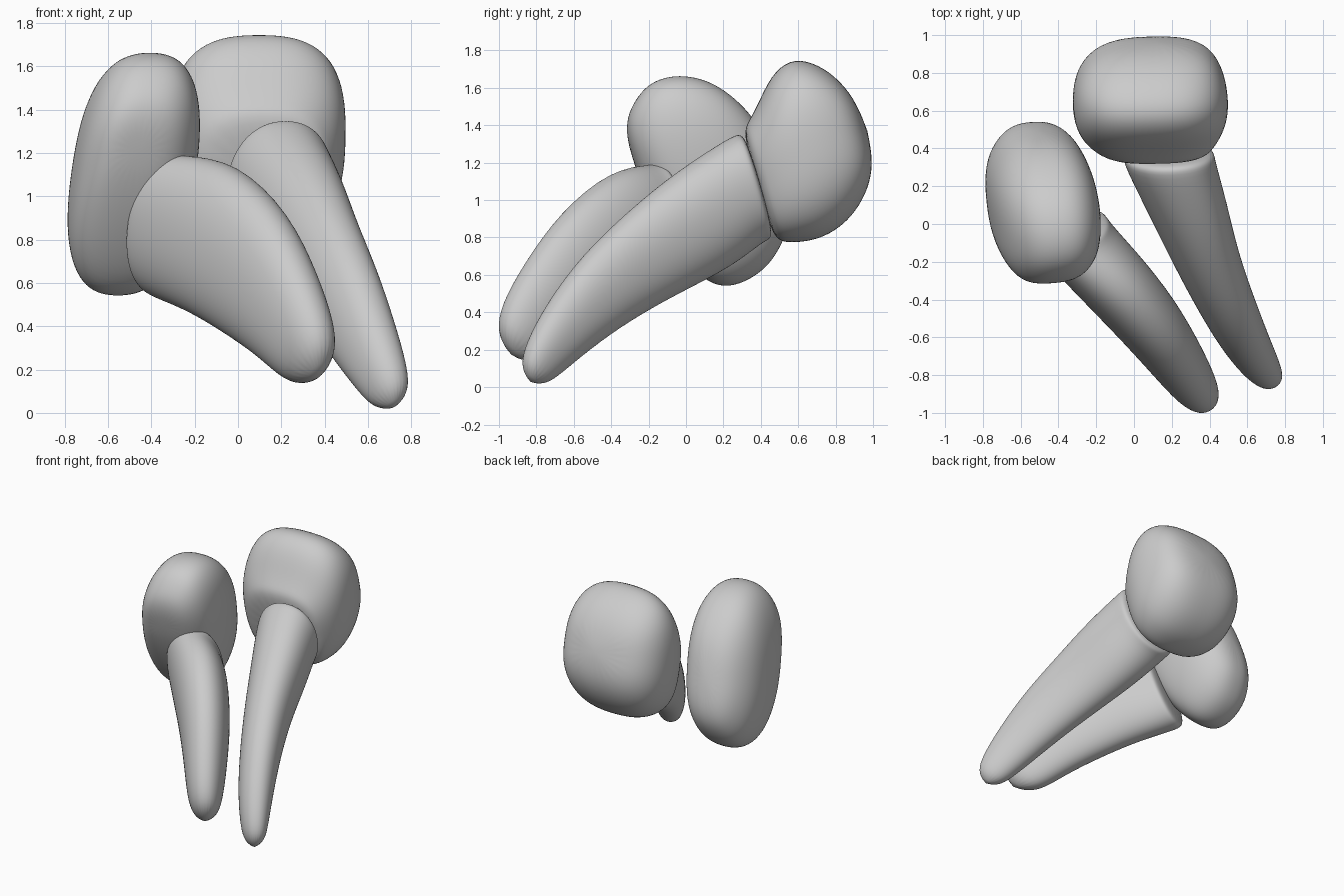
import bpy, bmesh, math
from mathutils import Vector

if "Cube" in bpy.data.objects:
    bpy.data.objects.remove(bpy.data.objects["Cube"])

SEG = 24


def frame(d):
    d = Vector(d).normalized()
    u = d.cross(Vector((0, 0, 1))).normalized()
    return d, u, u.cross(d)


def loft(name, rings, start, end, power, lean=0):
    """rings: (centre, axis, half width, half height); closed by a pole at each end"""
    bm = bmesh.new()
    loops = []
    for c, d, w, h in rings:
        _, u, v = frame(d)
        v = v + u * lean
        loop = []
        for i in range(SEG):
            a = 2 * math.pi * i / SEG
            x, y = math.cos(a), math.sin(a)
            k = (abs(x) ** power + abs(y) ** power) ** (-1 / power)
            loop.append(bm.verts.new(Vector(c) + u * (w * x * k) + v * (h * y * k)))
        loops.append(loop)
    for a, b in zip(loops, loops[1:]):
        for i in range(SEG):
            j = (i + 1) % SEG
            bm.faces.new((a[i], a[j], b[j], b[i]))
    for loop, pole in ((loops[0], start), (loops[-1], end)):
        p = bm.verts.new(pole)
        for i in range(SEG):
            bm.faces.new((p, loop[i], loop[(i + 1) % SEG]))
    bmesh.ops.recalc_face_normals(bm, faces=bm.faces)
    me = bpy.data.meshes.new(name)
    bm.to_mesh(me)
    bm.free()
    for f in me.polygons:
        f.use_smooth = True
    ob = bpy.data.objects.new(name, me)
    bpy.context.collection.objects.link(ob)
    m = ob.modifiers.new("smooth", 'SUBSURF')
    m.levels = m.render_levels = 2
    return ob


def crown(name, neck, axis, sections, pole, power, lean=0):
    """sections: (distance from neck, sideways shift, half width, top, bottom)"""
    d, u, v = frame(axis)
    v = v + u * lean
    n = Vector(neck)
    rings = [(n + d * s + u * lat + v * ((t - b) / 2), d, w, (t + b) / 2)
             for s, lat, w, t, b in sections]
    return loft(name, rings, rings[0][0] - d * .005,
                n + d * pole[0] + u * pole[1] + v * pole[2], power, lean)


def root(name, axis, sections, tip, power=2.2, lean=0):
    """sections: (centre, half width, half height) from neck to tip"""
    pts = [Vector(s[0]) for s in sections] + [Vector(tip)]
    d0 = Vector(axis).normalized()
    c, w, h = sections[0]
    # rounded lip at the neck
    rings = [(pts[0] + d0 * 0.025, d0, w * .88, h * .92), (pts[0], d0, w, h),
             (pts[0] - d0 * 0.04, d0, w * 1.01, h * 1.01)]
    for i in range(1, len(sections)):
        rings.append((pts[i], pts[i - 1] - pts[i + 1], sections[i][1], sections[i][2]))
    return loft(name, rings, pts[0] + d0 * 0.03, tip, power, lean)


# right tooth
crown("right_crown", (.19, .37, 1.07), (-.02, .96, .28), [
    (.02, -.07, .27, .30, .29), (.07, -.09, .33, .35, .33), (.14, -.10, .38, .42, .35),
    (.25, -.10, .412, .55, .365), (.37, -.10, .412, .605, .34), (.48, -.10, .39, .56, .28),
    (.58, -.09, .33, .45, .18), (.64, -.08, .22, .31, .06)], (.665, -.07, .12), 2.9, .02)
root("right_root", (-.06, .95, .28), [
    ((.185, .365, 1.07), .24, .295), ((.28, .10, .90), .205, .305), ((.375, -.17, .725), .17, .268),
    ((.49, -.43, .53), .147, .228), ((.59, -.63, .325), .125, .18),
    ((.675, -.765, .15), .097, .135), ((.71, -.81, .07), .07, .095)], (.725, -.835, .02), 2.2, .1)

# left tooth
crown("left_crown", (-.30, -.03, .86), (-.08, .95, .31), [
    (-.11, -.22, .12, .54, -.26), (-.08, -.21, .19, .64, -.06), (-.01, -.20, .25, .715, .20),
    (.07, -.195, .275, .77, .35), (.17, -.19, .285, .785, .40), (.28, -.19, .285, .76, .395),
    (.39, -.19, .268, .695, .36), (.48, -.185, .23, .59, .29), (.55, -.18, .175, .46, .21),
    (.59, -.18, .10, .32, .10)], (.605, -.18, .1), 2.7, .11)
root("left_root", (-.36, .88, .31), [
    ((-.325, -.05, .87), .205, .345), ((-.125, -.28, .82), .195, .375), ((.07, -.50, .66), .18, .345),
    ((.22, -.71, .46), .15, .265), ((.31, -.845, .305), .125, .21),
    ((.355, -.905, .22), .09, .145)], (.375, -.94, .165))
